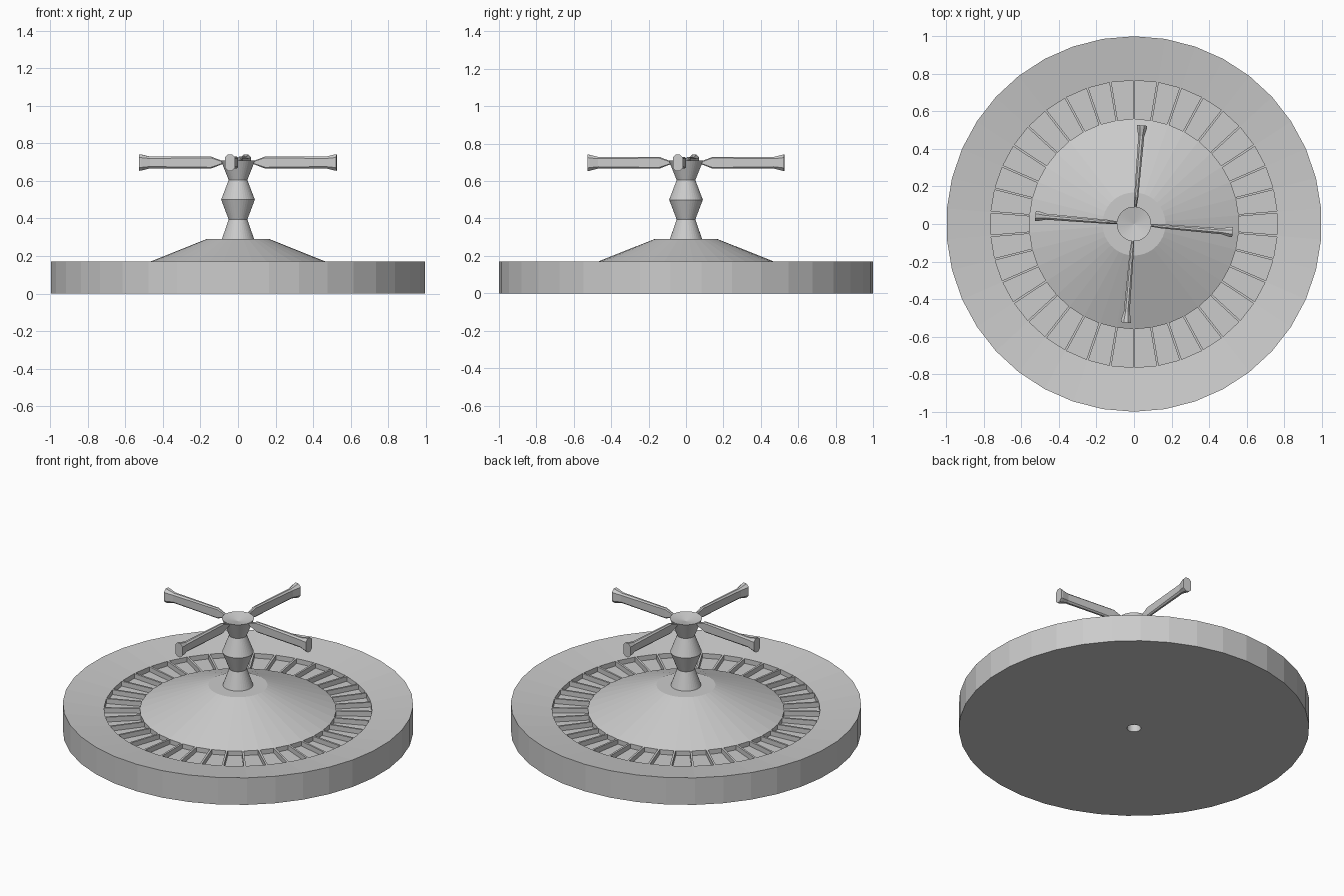
import bpy, bmesh, math
from mathutils import Matrix, Vector

SEGMENTS = 38
STEP = math.tau / SEGMENTS
FLOOR_Z, LIP_Z = 0.105, 0.135
POCKET_IN, POCKET_OUT = 0.56, 0.765

default = bpy.data.objects.get("Cube")
if default:
    bpy.data.objects.remove(default, do_unlink=True)


def finish(name, bm):
    bmesh.ops.recalc_face_normals(bm, faces=bm.faces)
    mesh = bpy.data.meshes.new(name)
    bm.to_mesh(mesh)
    bm.free()
    obj = bpy.data.objects.new(name, mesh)
    bpy.context.collection.objects.link(obj)
    return obj


def lathe(name, profile, closed=False):
    """Spin (radius, z) points around the z axis, one vertex ring facing +y."""
    bm = bmesh.new()
    verts = [bm.verts.new((0, r, z)) for r, z in profile]
    edges = [bm.edges.new(pair) for pair in zip(verts, verts[1:])]
    if closed:
        edges.append(bm.edges.new((verts[-1], verts[0])))
    bmesh.ops.spin(bm, geom=verts + edges, cent=(0, 0, 0), axis=(0, 0, 1),
                   angle=math.tau, steps=SEGMENTS, use_merge=True)
    bmesh.ops.remove_doubles(bm, verts=bm.verts, dist=0.0001)
    return finish(name, bm)


def loft_arm(name, stations, center_z, angle):
    """Join chamfered rectangular sections (radius, width, height) along x."""
    bm = bmesh.new()
    rings = []
    for x, width, height in stations:
        w, h = width / 2, height / 2
        c = w * 0.6
        quarter = [(w, h - c), (w - c, h)]
        outline = (quarter + [(-y, z) for y, z in reversed(quarter)]
                   + [(-y, -z) for y, z in quarter]
                   + [(y, -z) for y, z in reversed(quarter)])
        rings.append([bm.verts.new((x, y, center_z + z)) for y, z in outline])
    for a, b in zip(rings, rings[1:]):
        for i in range(len(a)):
            j = (i + 1) % len(a)
            bm.faces.new((a[i], a[j], b[j], b[i]))
    bm.faces.new(rings[0])
    bm.faces.new(rings[-1])
    bm.transform(Matrix.Rotation(angle, 4, "Z"))
    return finish(name, bm)


# Bowl: sloping rim, sunken pocket floor, small bore underneath
lathe("bowl", [(0.04, 0), (1, 0), (1, 0.17), (POCKET_OUT, LIP_Z),
               (POCKET_OUT, FLOOR_Z), (0.04, FLOOR_Z)], closed=True)

# Central cone with a flat top
lathe("cone", [(0.04, FLOOR_Z), (POCKET_IN, FLOOR_Z), (POCKET_IN, 0.134),
               (0.168, 0.29), (0.04, 0.29)], closed=True)

# Turned column with a dished top
lathe("column", [(0, 0.29), (0.086, 0.29), (0.05, 0.395), (0.09, 0.5),
                 (0.05, 0.605), (0.092, 0.71), (0, 0.69)])

# Pocket dividers
bm = bmesh.new()
length = POCKET_OUT - POCKET_IN
for k in range(SEGMENTS):
    place = (Matrix.Rotation(k * STEP, 4, "Z")
             @ Matrix.Translation((0, (POCKET_IN + POCKET_OUT) / 2,
                                   (FLOOR_Z + LIP_Z) / 2))
             @ Matrix.Diagonal(Vector((0.012, length, LIP_Z - FLOOR_Z, 1))))
    bmesh.ops.create_cube(bm, size=1, matrix=place)
finish("pocket_dividers", bm)

# Four flared handle arms
arm_stations = [(0.08, 0.012, 0.014), (0.145, 0.022, 0.064),
                (0.47, 0.032, 0.062), (0.515, 0.054, 0.084),
                (0.527, 0.054, 0.088)]
for i, side in enumerate(("left", "back", "right", "front")):
    loft_arm(f"{side}_arm", arm_stations, 0.698, i * math.pi / 2 - STEP / 2)
